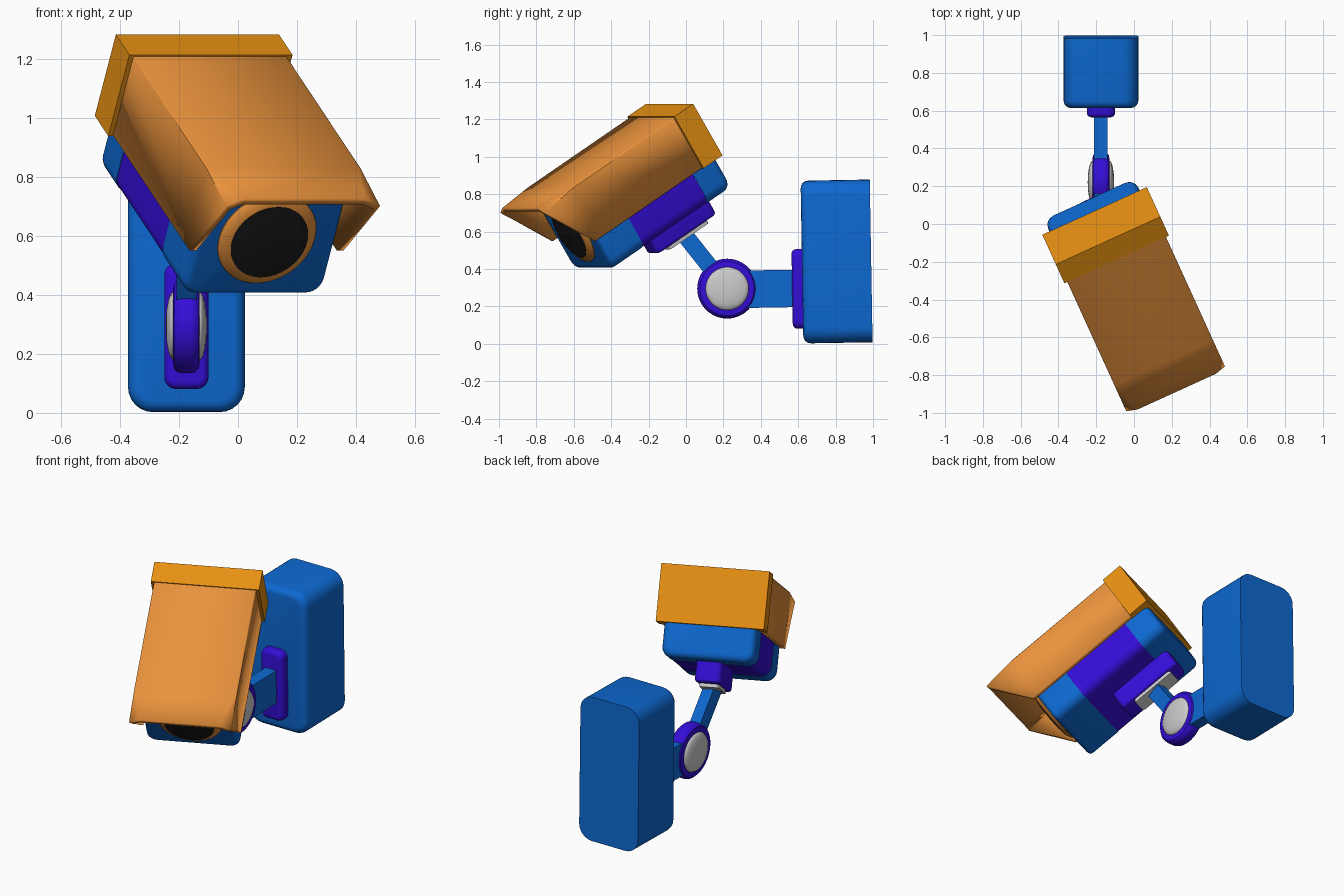
import bpy, bmesh
from math import radians, sin, cos, pi, atan2
from mathutils import Matrix, Vector

if "Cube" in bpy.data.objects:
    bpy.data.objects.remove(bpy.data.objects["Cube"])


def material(name, rgb):
    m = bpy.data.materials.new(name)
    m.diffuse_color = (*rgb, 1)
    m.use_nodes = True
    m.node_tree.nodes["Principled BSDF"].inputs["Base Color"].default_value = m.diffuse_color
    return m


BLUE = material("blue", (0.004, 0.14, 0.64))
PURPLE = material("purple", (0.035, 0.004, 0.68))
AMBER = material("amber", (0.80, 0.28, 0.006))
ORANGE = material("orange", (0.82, 0.29, 0.045))
BLACK = material("black", (0.01, 0.01, 0.01))

# Frames: tilted wall mount, and camera head (origin at top rear of the hood)
T = Matrix.Translation
WALL = T((-0.175, 0.805, 0.44)) @ Matrix.Rotation(radians(1), 4, 'X')
HEAD = (T((-0.1375, -0.0875, 1.283)) @ Matrix.Rotation(radians(24.5), 4, 'Z')
        @ Matrix.Rotation(radians(32), 4, 'X'))
JOINT = Vector((-0.175, 0.22, 0.295))


def finish(name, bm, mat, frame):
    bmesh.ops.recalc_face_normals(bm, faces=bm.faces[:])
    me = bpy.data.meshes.new(name)
    bm.to_mesh(me)
    bm.free()
    ob = bpy.data.objects.new(name, me)
    bpy.context.collection.objects.link(ob)
    ob.matrix_world = frame
    if mat:
        me.materials.append(mat)
    bpy.context.view_layer.objects.active = ob
    ob.select_set(True)
    bpy.ops.object.shade_smooth_by_angle(angle=radians(35))
    ob.select_set(False)
    return ob


def block(name, lo, hi, mat, frame, axis=1, r1=0, end=0, r2=0):
    """Box; edges along axis rounded by r1, rim of the face at end (+1/-1) by r2."""
    lo, hi = Vector(lo), Vector(hi)
    bm = bmesh.new()
    bmesh.ops.create_cube(bm, size=1, matrix=T((lo + hi) / 2) @ Matrix.Diagonal((*(hi - lo), 1)))
    if r1:
        es = [e for e in bm.edges
              if abs((e.verts[0].co - e.verts[1].co).normalized()[axis]) > 0.99]
        bmesh.ops.bevel(bm, geom=es, offset=r1, segments=6, profile=0.5, affect='EDGES')
    if end:
        bm.normal_update()
        es = [e for e in bm.edges
              if sum(f.normal[axis] * end > 0.99 for f in e.link_faces) == 1]
        bmesh.ops.bevel(bm, geom=es, offset=r2, segments=4, profile=0.5, affect='EDGES')
    return finish(name, bm, mat, frame)


def lathe(name, profile, mat, frame, n=48):
    """Revolve (radius, height) points around local z and cap the ends."""
    bm = bmesh.new()
    rings = [[bm.verts.new((r * cos(2 * pi * i / n), r * sin(2 * pi * i / n), h))
              for i in range(n)] for r, h in profile]
    for a, b in zip(rings, rings[1:]):
        for i in range(n):
            j = (i + 1) % n
            bm.faces.new((a[i], a[j], b[j], b[i]))
    bm.faces.new(rings[0])
    bm.faces.new(rings[-1])
    return finish(name, bm, mat, frame)


# Wall box, its front plate and the fixed arm
block("wall_box", (-0.198, -0.185, -0.435), (0.198, 0.185, 0.435), BLUE, WALL, 1, 0.085, -1, 0.04)
block("wall_plate", (-0.075, -0.24, -0.355), (0.075, -0.18, 0.07), PURPLE, WALL, 1, 0.04, -1, 0.025)
block("fixed_arm", (-0.036, -0.54, -0.24), (0.036, -0.22, -0.04), BLUE, WALL)

# Hinge: rounded disc with a domed cap on each side
HINGE = T(JOINT) @ Matrix.Rotation(pi / 2, 4, 'Y')
lathe("hinge_disc", [(0.125, -0.045), (0.145, -0.042), (0.157, -0.03), (0.16, -0.015), (0.16, 0.015),
                     (0.157, 0.03), (0.145, 0.042), (0.125, 0.045)], PURPLE, HINGE)
dome = [(0.115, 0.03)] + [(max(0.115 * cos(a), 0.002), 0.045 + 0.025 * sin(a))
                          for a in (i * pi / 12 for i in range(7))]
for side, flip in (("right", 1), ("left", -1)):
    lathe("hinge_cap_" + side, [(r, h * flip) for r, h in dome], None, HINGE)

# Tilting arm from the hinge up to the camera base
top = HEAD @ Vector((0, -0.30, -0.62))
d = top - JOINT
TILT = T(JOINT) @ Matrix.Rotation(atan2(-d.y, d.z), 4, 'X')
block("tilt_arm", (-0.034, -0.045, 0.05), (0.034, 0.045, d.length), BLUE, TILT, 2)

# Camera base under the body
block("base_plate", (-0.075, -0.51, -0.63), (0.075, -0.10, -0.48), PURPLE, HEAD, 2, 0.03, -1, 0.018)
block("base_washer", (-0.055, -0.43, -0.65), (0.055, -0.16, -0.62), None, HEAD, 2, 0.02)

# Camera body in three sections
block("body_front", (-0.262, -0.845, -0.515), (0.262, -0.63, -0.03), BLUE, HEAD, 1, 0.06, -1, 0.025)
block("body_middle", (-0.26, -0.64, -0.513), (0.26, -0.18, -0.032), PURPLE, HEAD, 1, 0.06)
block("body_rear", (-0.262, -0.185, -0.515), (0.262, -0.02, -0.03), BLUE, HEAD, 1, 0.06, 1, 0.04)

# Lens: tapered ring and dark glass
LENS = HEAD @ T((0, 0, -0.285)) @ Matrix.Rotation(pi / 2, 4, 'X')
lathe("lens_ring", [(0.178, 0.82), (0.178, 0.85), (0.172, 0.858), (0.14, 0.872)], ORANGE, LENS)
lathe("lens_glass", [(0.14, 0.86), (0.14, 0.874), (0.10, 0.879), (0.05, 0.882), (0.002, 0.883)],
      BLACK, LENS)

# Hood rear cap
block("hood_cap", (-0.304, -0.13, -0.325), (0.304, 0, 0), AMBER, HEAD)

# Hood: folded sheet with slanted side fronts and clipped front corners
W, ZB, ZT = 0.287, -0.322, -0.006
sections = []
for y_low, y_high, cx, cz in ((-0.10, -0.10, 0.006, 0.006), (-0.80, -0.84, 0.006, 0.006),
                              (-0.867, -1.04, 0.06, 0.03)):
    half = [(W, y_low, ZB), (W, y_high, ZT - cz), (W - cx, y_high, ZT)]
    sections.append(half + [(-x, y, z) for x, y, z in reversed(half)])
bm = bmesh.new()
rows = [[bm.verts.new(p) for p in s] for s in sections]
for a, b in zip(rows, rows[1:]):
    for i in range(5):
        bm.faces.new((a[i], a[i + 1], b[i + 1], b[i]))
hood = finish("hood", bm, ORANGE, HEAD)
# make sure the sheet faces outward before it is thickened inward
if max(hood.data.polygons, key=lambda p: p.center.z).normal.z < 0:
    hood.data.flip_normals()
sol = hood.modifiers.new("thickness", 'SOLIDIFY')
sol.thickness = 0.025
sol.offset = -1
